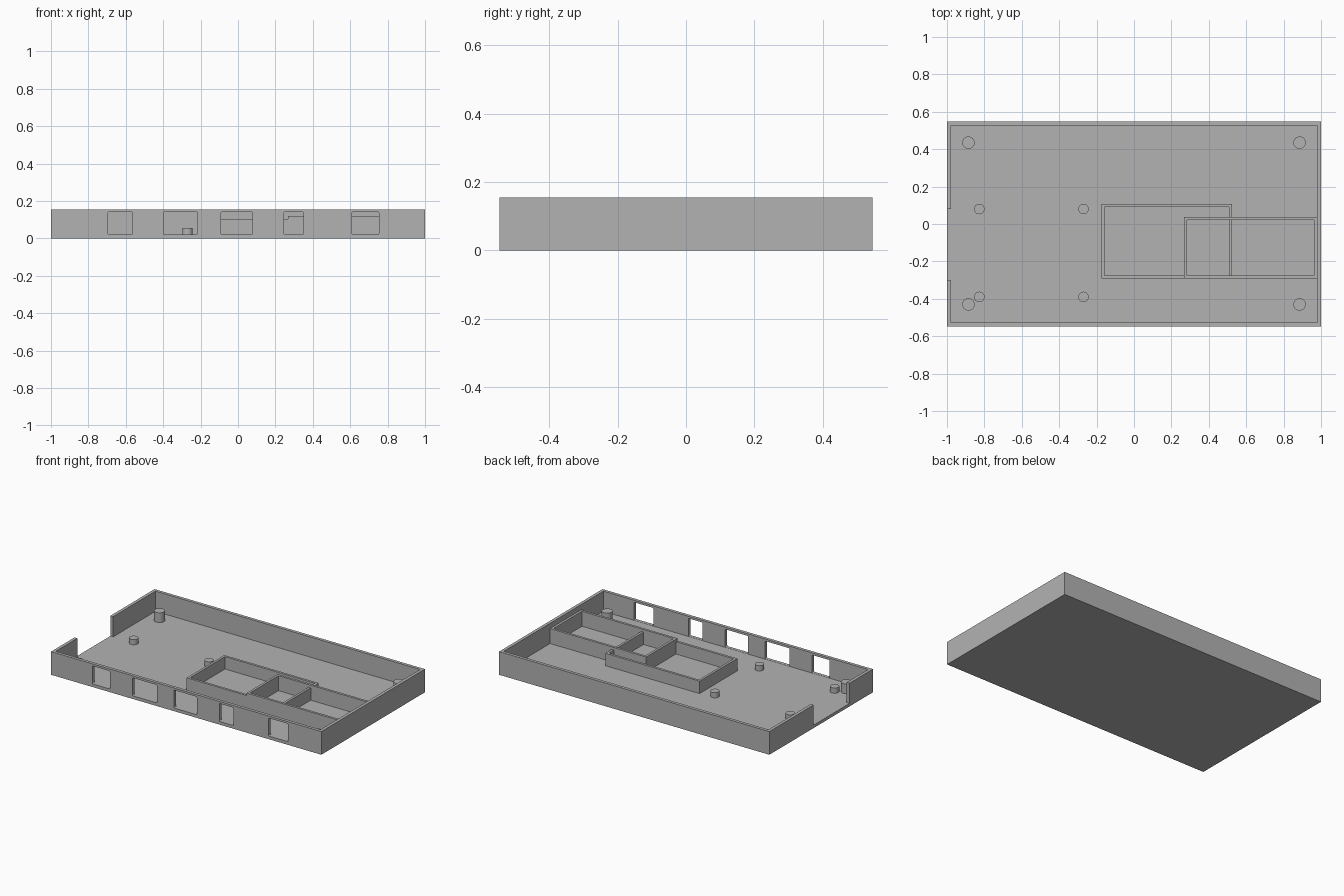
import bpy, bmesh, math

cube = bpy.data.objects.get("Cube")
if cube:
    bpy.data.objects.remove(cube, do_unlink=True)

grey = bpy.data.materials.new("plain_grey")
grey.use_nodes = True
colour = (0.45, 0.45, 0.45, 1)
grey.diffuse_color = colour
grey.node_tree.nodes["Principled BSDF"].inputs["Base Color"].default_value = colour

HX, HY, HEIGHT = 1.0, 0.547, 0.155
WALL, FLOOR = 0.021, 0.02


def finish(name, bm):
    bmesh.ops.recalc_face_normals(bm, faces=bm.faces)
    mesh = bpy.data.meshes.new(name)
    bm.to_mesh(mesh)
    bm.free()
    mesh.materials.append(grey)
    obj = bpy.data.objects.new(name, mesh)
    bpy.context.collection.objects.link(obj)
    return obj


def prism(name, outline, z0, z1):
    bm = bmesh.new()
    face = bm.faces.new([bm.verts.new((x, y, z0)) for x, y in outline])
    new = bmesh.ops.extrude_face_region(bm, geom=[face])["geom"]
    top = [v for v in new if isinstance(v, bmesh.types.BMVert)]
    bmesh.ops.translate(bm, verts=top, vec=(0, 0, z1 - z0))
    return finish(name, bm)


def rect(x0, x1, y0, y1):
    return [(x0, y0), (x1, y0), (x1, y1), (x0, y1)]


def ring(name, x0, x1, y0, y1, z0, z1, t):
    # rectangular rim, open in the middle
    bm = bmesh.new()
    inner = rect(x0 + t, x1 - t, y0 + t, y1 - t)
    loops = [[bm.verts.new((x, y, z)) for x, y in pts]
             for pts, z in ((rect(x0, x1, y0, y1), z0), (rect(x0, x1, y0, y1), z1),
                            (inner, z1), (inner, z0))]
    for k in range(4):
        a, b = loops[k], loops[(k + 1) % 4]
        for i in range(4):
            j = (i + 1) % 4
            bm.faces.new((a[i], a[j], b[j], b[i]))
    return finish(name, bm)


def peg(name, x, y, radius, top):
    bm = bmesh.new()
    bmesh.ops.create_cone(bm, cap_ends=True, segments=32, radius1=radius,
                          radius2=radius, depth=top - FLOOR)
    bmesh.ops.translate(bm, verts=bm.verts, vec=(x, y, (top + FLOOR) / 2))
    obj = finish(name, bm)
    bpy.ops.object.select_all(action="DESELECT")
    obj.select_set(True)
    bpy.context.view_layer.objects.active = obj
    bpy.ops.object.shade_smooth_by_angle(angle=math.radians(40))


def cut(target, cutter):
    cutter.hide_render = True
    cutter.hide_set(True)
    mod = target.modifiers.new("cut_" + cutter.name, "BOOLEAN")
    mod.operation = "DIFFERENCE"
    mod.solver = "EXACT"
    mod.object = cutter


# Tray: solid block hollowed by a cavity that opens through one end wall
tray = prism("tray", rect(-HX, HX, -HY, HY), 0, HEIGHT)
ix, iy = HX - WALL, HY - WALL
cavity = [(-ix, -iy), (ix, -iy), (ix, iy), (-ix, iy),
          (-ix, 0.08), (-HX - 0.1, 0.08), (-HX - 0.1, -0.3), (-ix, -0.3)]
cut(tray, prism("cavity_cutter", cavity, FLOOR, HEIGHT + 0.1))

# Port windows in the front wall, with slightly rounded corners
windows = [(-0.695, -0.565), (-0.397, -0.217), (-0.092, 0.078),
           (0.245, 0.35), (0.61, 0.753)]
for n, (x0, x1) in enumerate(windows, 1):
    cutter = prism(f"window_cutter_{n}", rect(x0, x1, -HY - 0.03, -iy + 0.01), 0.021, 0.141)
    bm = bmesh.new()
    bm.from_mesh(cutter.data)
    edges = [e for e in bm.edges if abs(e.verts[0].co.y - e.verts[1].co.y) > 0.01]
    bmesh.ops.bevel(bm, geom=edges, offset=0.006, segments=3, profile=0.5, affect="EDGES")
    bm.to_mesh(cutter.data)
    bm.free()
    cut(tray, cutter)

# Two overlapping rimmed pockets on the floor
ring("low_pocket", -0.175, 0.523, -0.292, 0.106, FLOOR, 0.103, 0.016)
ring("high_pocket", 0.268, ix, -0.292, 0.038, FLOOR, 0.12, 0.016)

# Tall corner posts and short board supports
for side, x in (("right", -0.885), ("left", 0.885)):
    for end, y in (("front", -0.43), ("back", 0.435)):
        peg(f"corner_post_{end}_{side}", x, y, 0.033, 0.085)
for side, x in (("outer", -0.827), ("inner", -0.27)):
    for end, y in (("front", -0.39), ("back", 0.08)):
        peg(f"board_support_{end}_{side}", x, y, 0.028, 0.055)
